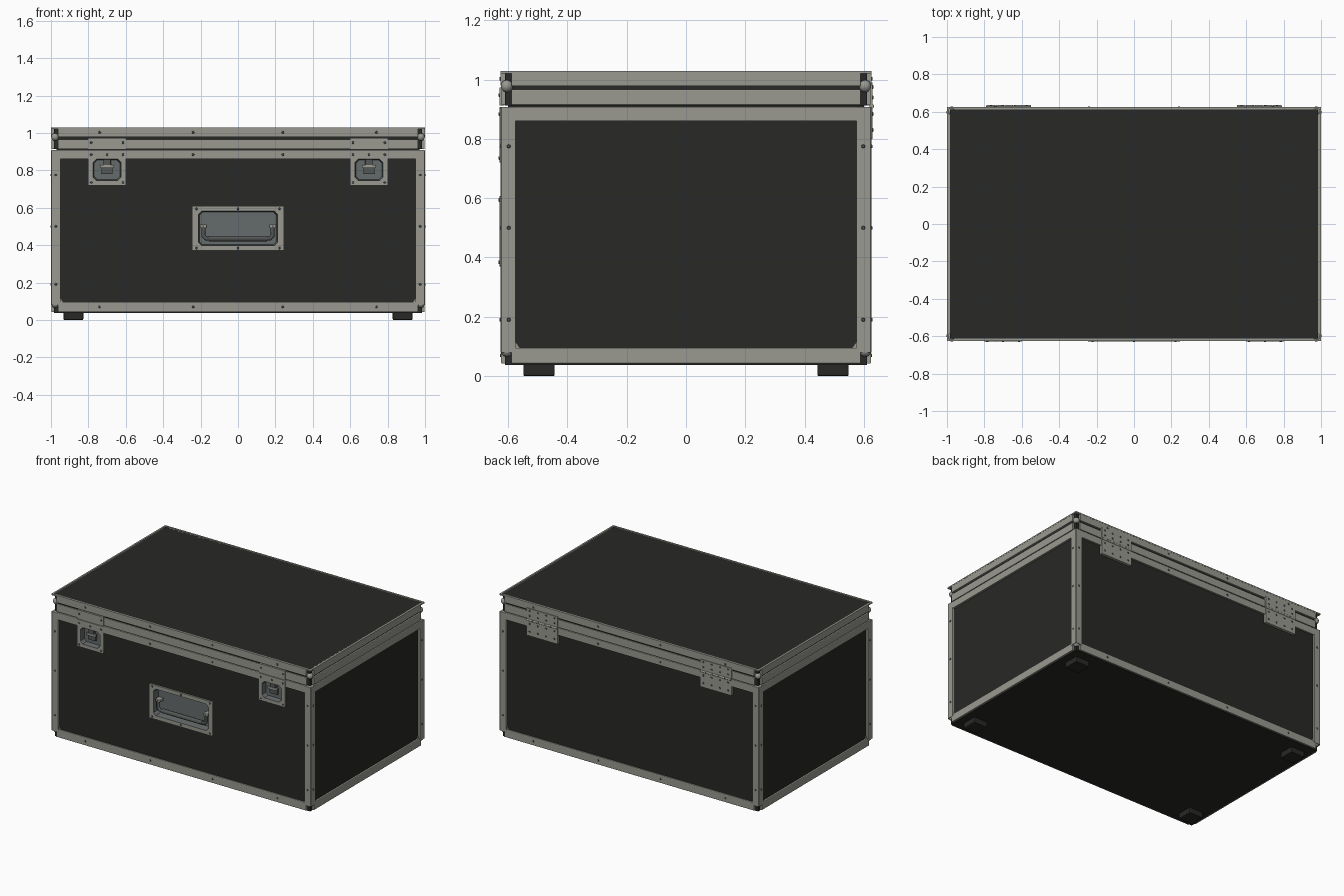
import bpy, bmesh, math
from mathutils import Matrix, Vector

if "Cube" in bpy.data.objects:
    bpy.data.objects.remove(bpy.data.objects["Cube"])


def material(name, rgb):
    m = bpy.data.materials.new(name)
    m.diffuse_color = (*rgb, 1)
    m.use_nodes = True
    m.node_tree.nodes["Principled BSDF"].inputs["Base Color"].default_value = m.diffuse_color
    return m


METAL = material("aluminium", (0.32, 0.32, 0.285))
BLACK = material("black_panel", (0.021, 0.021, 0.019))
DISH = material("dish_grey", (0.13, 0.145, 0.145))
STEEL = material("dark_steel", (0.09, 0.095, 0.095))
HX, HY = 1.0, 0.626      # outer half sizes
SEAM = 0.91              # lid / body split


def finish(bm, name, mat, smooth=False):
    bmesh.ops.recalc_face_normals(bm, faces=bm.faces)
    for f in bm.faces:
        f.smooth = smooth
    me = bpy.data.meshes.new(name)
    bm.to_mesh(me)
    bm.free()
    ob = bpy.data.objects.new(name, me)
    bpy.context.collection.objects.link(ob)
    for m in (mat if isinstance(mat, (list, tuple)) else [mat]):
        me.materials.append(m)
    return ob


def box(name, x0, x1, y0, y1, z0, z1, mat, bevel=0.0):
    bm = bmesh.new()
    bmesh.ops.create_cube(bm, size=1)
    bmesh.ops.scale(bm, vec=(x1 - x0, y1 - y0, z1 - z0), verts=bm.verts)
    bmesh.ops.translate(bm, vec=((x0 + x1) / 2, (y0 + y1) / 2, (z0 + z1) / 2), verts=bm.verts)
    if bevel:
        bmesh.ops.bevel(bm, geom=bm.edges[:], offset=bevel, segments=2, profile=0.5, affect='EDGES')
    return finish(bm, name, mat)


def extrude(name, pts, vec, mat, matrix=Matrix()):
    bm = bmesh.new()
    f = bm.faces.new([bm.verts.new(p) for p in pts])
    r = bmesh.ops.extrude_face_region(bm, geom=[f])
    bm.faces.ensure_lookup_table()
    top = [v for v in r["geom"] if isinstance(v, bmesh.types.BMVert)]
    bmesh.ops.translate(bm, vec=vec, verts=top)
    if f.is_valid is False or len(bm.faces) == len(pts) + 1:
        bm.faces.new([v for v in bm.verts if v not in top])
    bmesh.ops.transform(bm, matrix=matrix, verts=bm.verts)
    return finish(bm, name, mat)


def cylinder(name, centre, axis, r, depth, mat, r2=None, seg=12):
    bm = bmesh.new()
    bmesh.ops.create_cone(bm, cap_ends=True, segments=seg, radius1=r, radius2=r if r2 is None else r2, depth=depth)
    q = Vector((0, 0, 1)).rotation_difference(Vector(axis)).to_matrix().to_4x4()
    bmesh.ops.transform(bm, matrix=Matrix.Translation(centre) @ q, verts=bm.verts)
    return finish(bm, name, mat)


def rivet(x, y, z, axis):
    cylinder("rivet", (x, y, z), axis, 0.008, 0.006, STEEL, 0.005, 10)


def rail(name, z0, z1, inset, gap):
    """Flat lipped rail on all four sides, stopping short of the corners."""
    for k in range(4):
        d, half = ((HY, HX) if k % 2 == 0 else (HX, HY))
        half -= gap
        o, i = -d + inset, -d + 0.022
        pts = [(-half, i, z0), (-half, o + .002, z0), (-half, o, z0 + .003),
               (-half, o, z1 - .003), (-half, o + .002, z1), (-half, i, z1)]
        extrude(name, pts, (2 * half, 0, 0), METAL, Matrix.Rotation(k * math.pi / 2, 4, 'Z'))


def rect(x0, x1, z0, z1, y, c):
    return [(x0 + c, y, z0), (x1 - c, y, z0), (x1, y, z0 + c), (x1, y, z1 - c),
            (x1 - c, y, z1), (x0 + c, y, z1), (x0, y, z1 - c), (x0, y, z0 + c)]


def recessed_plate(name, outer, inner, y, depth):
    """Front plate with a pan pressed into it, plus a cutter to open the case wall."""
    floor = (inner[0] + .006, inner[1] - .006, inner[2] + .006, inner[3] - .006)
    loops = [rect(*outer, y + .012, .003), rect(*outer, y, .003),
             rect(*inner, y, .018), rect(*floor, y + depth, .016)]
    bm = bmesh.new()
    rings = [[bm.verts.new(p) for p in l] for l in loops]
    for n, (a, b) in enumerate(zip(rings, rings[1:])):
        for i in range(8):
            f = bm.faces.new((a[i], a[(i + 1) % 8], b[(i + 1) % 8], b[i]))
            f.material_index = int(n == 2)
    bm.faces.new(rings[-1]).material_index = 1
    finish(bm, name, [METAL, DISH])
    cut = box(name + "_cutter", inner[0] - .004, inner[1] + .004, -0.7, y + depth + .004,
              inner[2] - .004, inner[3] + .004, BLACK)
    cut.hide_render = True
    cut.hide_viewport = True
    cut.display_type = 'WIRE'
    return cut


# Black body and lid boxes
body = box("body_panels", -.984, .984, -.611, .611, .038, SEAM - .003, BLACK)
box("lid_panels", -.984, .984, -.611, .611, SEAM + .003, 1.026, BLACK)
box("seam_core", -.97, .97, -.6, .6, SEAM - .01, SEAM + .01, BLACK)

# Aluminium rails round body and lid
rail("bottom_rail", .042, .095, .002, .037)
rail("body_top_rail", .86, SEAM - .002, .001, .004)
rail("lid_lower_rail", SEAM + .004, .966, .003, .037)
rail("lid_upper_rail", .978, 1.026, .001, .037)

# Thin top lip reaching to the corners
for s in (-1, 1):
    box("top_lip_long", -HX, HX, s * HY - .006 - s * .006, s * HY + .006 - s * .006, 1.021, 1.03, METAL)
    box("top_lip_short", s * HX - .006 - s * .006, s * HX + .006 - s * .006, -HY, HY, 1.0211, 1.0299, METAL)

# Corner parts: angle trims, ball caps, gussets, feet
for sx in (-1, 1):
    for sy in (-1, 1):
        def P(a, b, z):
            return (sx * (HX - a), sy * (HY - b), z)
        prof = [(0, .003), (.003, 0), (.05, 0), (.05, .017), (.018, .017), (.018, .05), (0, .05)]
        extrude("corner_trim", [P(a, b, .08) for a, b in prof], (0, 0, SEAM - .003 - .08), METAL)
        for z in (.086, .978):
            bm = bmesh.new()
            bmesh.ops.create_uvsphere(bm, u_segments=16, v_segments=10, radius=.021)
            bmesh.ops.translate(bm, vec=P(.022, .022, z), verts=bm.verts)
            finish(bm, "corner_ball", METAL, True)
        extrude("front_gusset", [P(.048, .012, .094), P(.065, .012, .094), P(.048, .012, .118)],
                (0, -sy * .008, 0), METAL)
        extrude("side_gusset", [P(.012, .048, .094), P(.012, .065, .094), P(.012, .048, .118)],
                (-sx * .008, 0, 0), METAL)
        fx, fy = sx * .88, sy * .496
        box("foot", fx - .053, fx + .053, fy - .053, fy + .053, 0, .042, BLACK, .005)
        for z in (.19, .50, .775):
            rivet(sx * .974, sy * HY, z, (0, sy, 0))
            rivet(sx * HX, sy * .598, z, (sx, 0, 0))

# Rail rivets, front and back
for sy in (-1, 1):
    for x in (-.74, -.24, .24, .74):
        rivet(x, sy * (HY - .002), .07, (0, sy, 0))
        rivet(x, sy * HY, 1.003, (0, sy, 0))
    for x in (-.24, .24):
        rivet(x, sy * HY, .884, (0, sy, 0))

# Recessed carrying handle on the front
YF = -.629
cutters = [recessed_plate("handle_plate", (-.245, .245, .37, .608), (-.212, .212, .397, .582), YF, .05)]
for x in (-.222, 0, .222):
    for z in (.384, .594):
        rivet(x, YF, z, (0, -1, 0))
cu = bpy.data.curves.new("handle_bar", 'CURVE')
cu.dimensions = '3D'
cu.bevel_depth, cu.bevel_resolution, cu.use_fill_caps = .011, 3, True
sp = cu.splines.new('POLY')
path = [(-.185, .505), (-.185, .45), (-.172, .435), (.172, .435), (.185, .45), (.185, .505)]
sp.points.add(len(path) - 1)
for p, (x, z) in zip(sp.points, path):
    p.co = (x, -.612, z, 1)
cu.materials.append(STEEL)
bpy.context.collection.objects.link(bpy.data.objects.new("handle_bar", cu))
cylinder("handle_grip", (0, -.612, .435), (1, 0, 0), .0145, .31, STEEL, seg=16)
for s in (-1, 1):
    box("handle_bracket", s * .185 - .018, s * .185 + .018, -.622, -.58, .492, .51, METAL, .003)

# Two recessed butterfly latches on the front
for cx in (-.70, .70):
    cutters.append(recessed_plate("latch_plate", (cx - .102, cx + .102, .72, SEAM - .002),
                                  (cx - .075, cx + .075, .745, .86), YF, .035))
    box("latch_lid_plate", cx - .102, cx + .102, YF, -.612, SEAM + .002, .974, METAL)
    box("latch_base", cx - .03, cx + .03, -.612, -.592, .78, .825, STEEL, .004)
    box("latch_wing", cx - .038, cx + .038, -.622, -.61, .812, .828, METAL, .003)
    box("latch_hook", cx - .02, cx + .02, -.62, -.594, .825, .858, STEEL, .003)
    for dx in (-.085, .085):
        for z in (.735, .884, .948):
            rivet(cx + dx, YF, z, (0, -1, 0))
    rivet(cx, YF, .884, (0, -1, 0))

# Open the body behind the recesses
for c in cutters:
    m = body.modifiers.new("recess", 'BOOLEAN')
    m.operation, m.object, m.solver = 'DIFFERENCE', c, 'EXACT'

# Two hinges on the back
for cx in (-.67, .67):
    box("hinge_body_leaf", cx - .12, cx + .12, .608, .630, .80, SEAM - .002, METAL)
    box("hinge_lid_leaf", cx - .12, cx + .12, .608, .630, SEAM + .002, .99, METAL)
    for i in range(5):
        cylinder("hinge_knuckle", (cx - .096 + i * .048, .627, SEAM), (1, 0, 0), .008, .044, METAL)
    for dx in (-.095, -.032, .032, .095):
        for z in (.83, .884, .94, .975):
            rivet(cx + dx, .630, z, (0, 1, 0))
